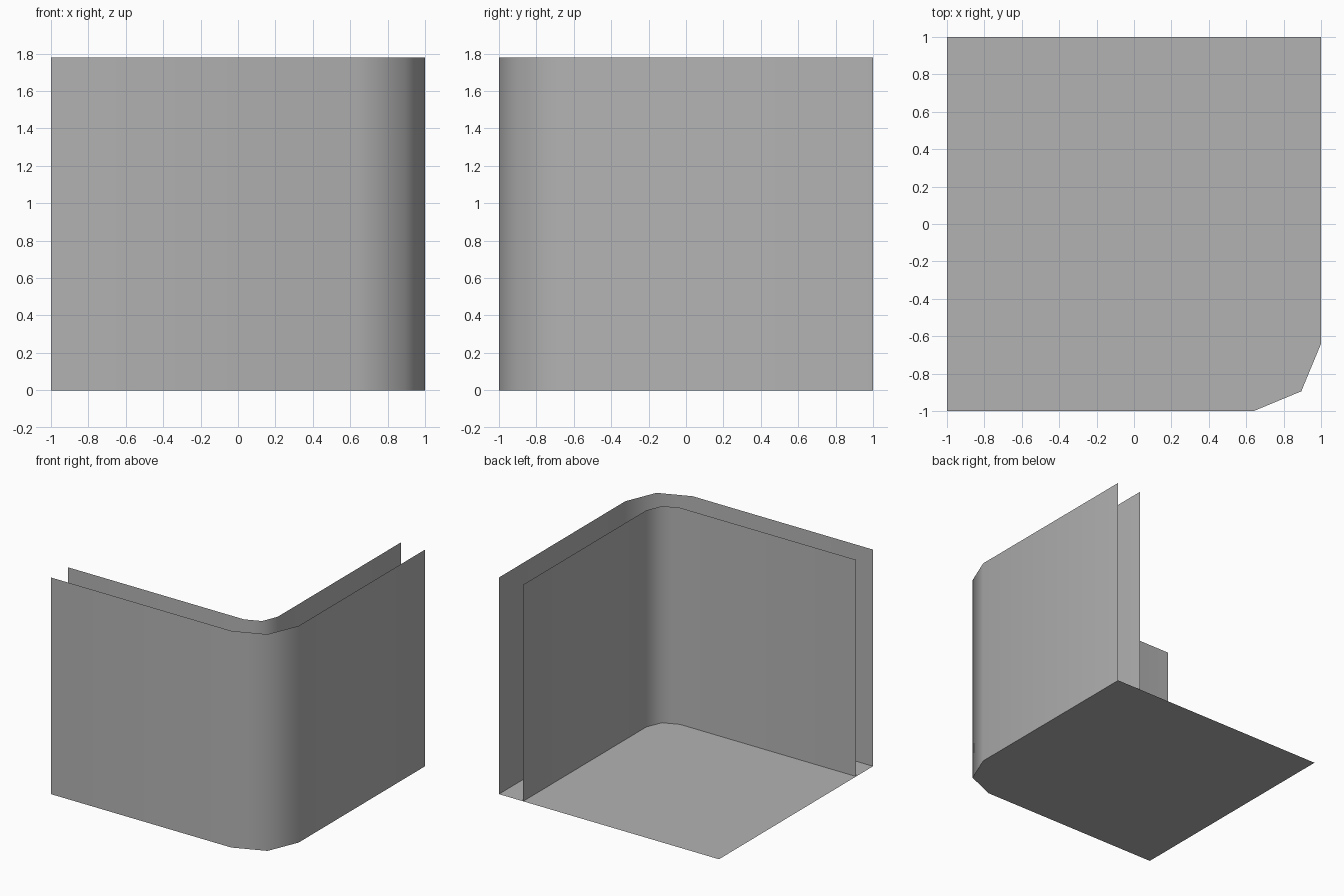
import bpy
import math

cube = bpy.data.objects.get("Cube")
if cube:
    bpy.data.objects.remove(cube, do_unlink=True)

HEIGHT = 1.78
SEGMENTS = 2

grey = bpy.data.materials.new("plain grey")
grey.use_nodes = True
colour = (0.45, 0.45, 0.45, 1)
grey.diffuse_color = colour
grey.node_tree.nodes["Principled BSDF"].inputs["Base Color"].default_value = colour


def corner_path(side, radius):
    """L-shaped plan with a rounded front corner, from the -x end to the +y end."""
    centre = side - radius
    path = [(-1, -side)]
    for i in range(SEGMENTS + 1):
        a = math.pi / 2 * i / SEGMENTS
        path.append((centre + radius * math.sin(a), -centre - radius * math.cos(a)))
    return path + [(side, 1)]


def add_object(name, verts, faces, smooth):
    mesh = bpy.data.meshes.new(name)
    mesh.from_pydata(verts, [], faces)
    mesh.materials.append(grey)
    for face in mesh.polygons:
        face.use_smooth = smooth
    obj = bpy.data.objects.new(name, mesh)
    bpy.context.collection.objects.link(obj)
    return obj


def add_wall(name, path, inward=False):
    """Single-sheet wall standing on a plan path."""
    n = len(path)
    verts = [(x, y, z) for z in (0, HEIGHT) for x, y in path]
    faces = [(i, i + 1, n + i + 1, n + i) for i in range(n - 1)]
    if inward:
        faces = [f[::-1] for f in faces]
    return add_object(name, verts, faces, True)


# Walls: outer sheet flush with the floor edge, inner sheet set in from it
outer = corner_path(1, 0.36)
add_wall("outer_wall", outer)
add_wall("inner_wall", corner_path(0.78, 0.18), inward=True)

# Floor: follows the outer wall and closes at the open back corner
floor_plan = outer + [(-1, 1)]
add_object("floor", [(x, y, 0) for x, y in floor_plan],
           [tuple(range(len(floor_plan)))], False)
